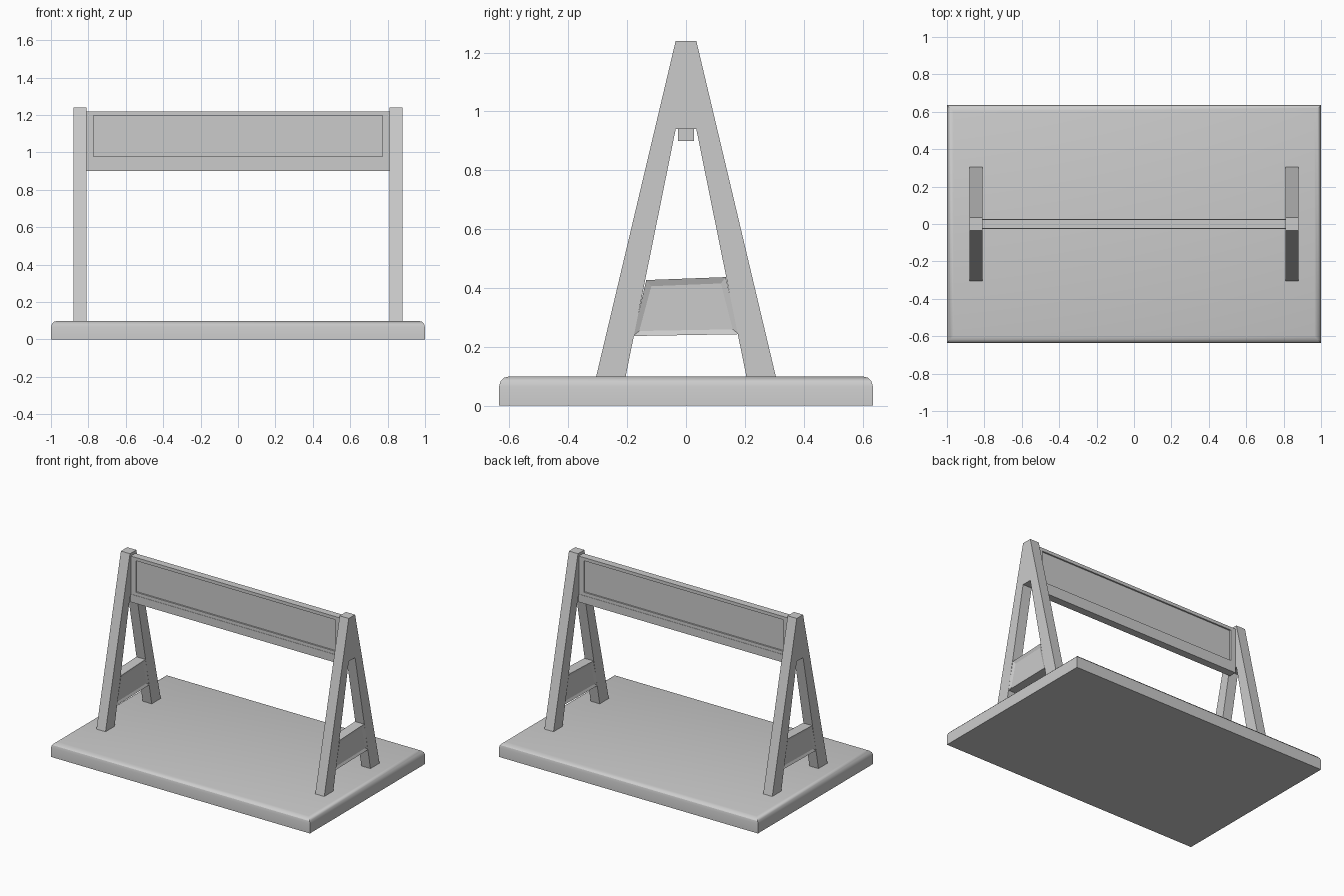
import bpy, bmesh
from mathutils import Vector

cube = bpy.data.objects.get("Cube")
if cube:
    bpy.data.objects.remove(cube, do_unlink=True)

grey = bpy.data.materials.new("light_grey")
grey.use_nodes = True
colour = (0.6, 0.6, 0.6, 1)
grey.diffuse_color = colour
grey.node_tree.nodes["Principled BSDF"].inputs["Base Color"].default_value = colour


def finish(name, bm):
    bmesh.ops.recalc_face_normals(bm, faces=bm.faces)
    mesh = bpy.data.meshes.new(name)
    bm.to_mesh(mesh)
    bm.free()
    mesh.materials.append(grey)
    obj = bpy.data.objects.new(name, mesh)
    bpy.context.collection.objects.link(obj)
    return obj


def box(low, high):
    bm = bmesh.new()
    bmesh.ops.create_cube(bm, size=1)
    low, high = Vector(low), Vector(high)
    for v in bm.verts:
        v.co = (low + high) / 2 + v.co * (high - low)
    return bm


def slab(bm, outline, x0, x1):
    """Extrude a side outline of (y, z) points from x0 to x1."""
    face = bm.faces.new([bm.verts.new((x0, y, z)) for y, z in outline])
    made = bmesh.ops.extrude_face_region(bm, geom=[face])["geom"]
    for v in made:
        if isinstance(v, bmesh.types.BMVert):
            v.co.x = x1


def side_faces(bm, axis):
    bm.normal_update()
    return [f for f in bm.faces if abs(f.normal[axis]) > 0.9]


# Base plate with rounded upper edges
bm = box((-1, -0.635, 0), (1, 0.635, 0.1))
rim = [e for e in bm.edges if all(v.co.z > 0.05 for v in e.verts)]
bmesh.ops.bevel(bm, geom=rim, offset=0.035, segments=3, profile=0.5, affect='EDGES')
base = finish("base_plate", bm)
bpy.context.view_layer.objects.active = base
base.select_set(True)
bpy.ops.object.shade_smooth_by_angle()
base.select_set(False)

# A-shaped end frames: two leaning legs, a solid head and a crosspiece
head = [(-0.075, 0.94), (0.075, 0.94), (0.035, 1.24), (-0.035, 1.24)]
head[0], head[1] = (-0.106, 0.94), (0.106, 0.94)
leg = [(0.205, 0.1), (0.305, 0.1), (0.106, 0.94), (0.035, 0.94)]
crosspiece = [(-0.18, 0.237), (0.18, 0.243), (0.135, 0.437), (-0.135, 0.427)]

for side, x0, x1 in (("right", -0.88, -0.81), ("left", 0.81, 0.88)):
    bm = bmesh.new()
    slab(bm, head, x0, x1)
    for s in (-1, 1):
        slab(bm, [(s * y, z) for y, z in leg], x0, x1)
    bmesh.ops.remove_doubles(bm, verts=bm.verts, dist=0.0005)
    finish(side + "_end_frame", bm)

    # Crosspiece with shallow sunken faces
    bm = bmesh.new()
    slab(bm, crosspiece, x0, x1)
    bmesh.ops.recalc_face_normals(bm, faces=bm.faces)
    bmesh.ops.inset_individual(bm, faces=side_faces(bm, 0), thickness=0.027, depth=-0.008)
    finish(side + "_crosspiece", bm)

# Hanging board with a framed, sunken panel on both sides
bm = box((-0.81, -0.025, 0.955), (0.81, 0.025, 1.22))
panels = side_faces(bm, 1)
bmesh.ops.inset_individual(bm, faces=panels, thickness=0.032)
for f in panels:
    for v in f.verts:
        v.co.x *= 0.763 / 0.778
bmesh.ops.inset_individual(bm, faces=panels, thickness=0.0005, depth=-0.01)
finish("sign_board", bm)

# Rail under the board
finish("lower_rail", box((-0.81, -0.027, 0.9), (0.81, 0.027, 0.955)))
